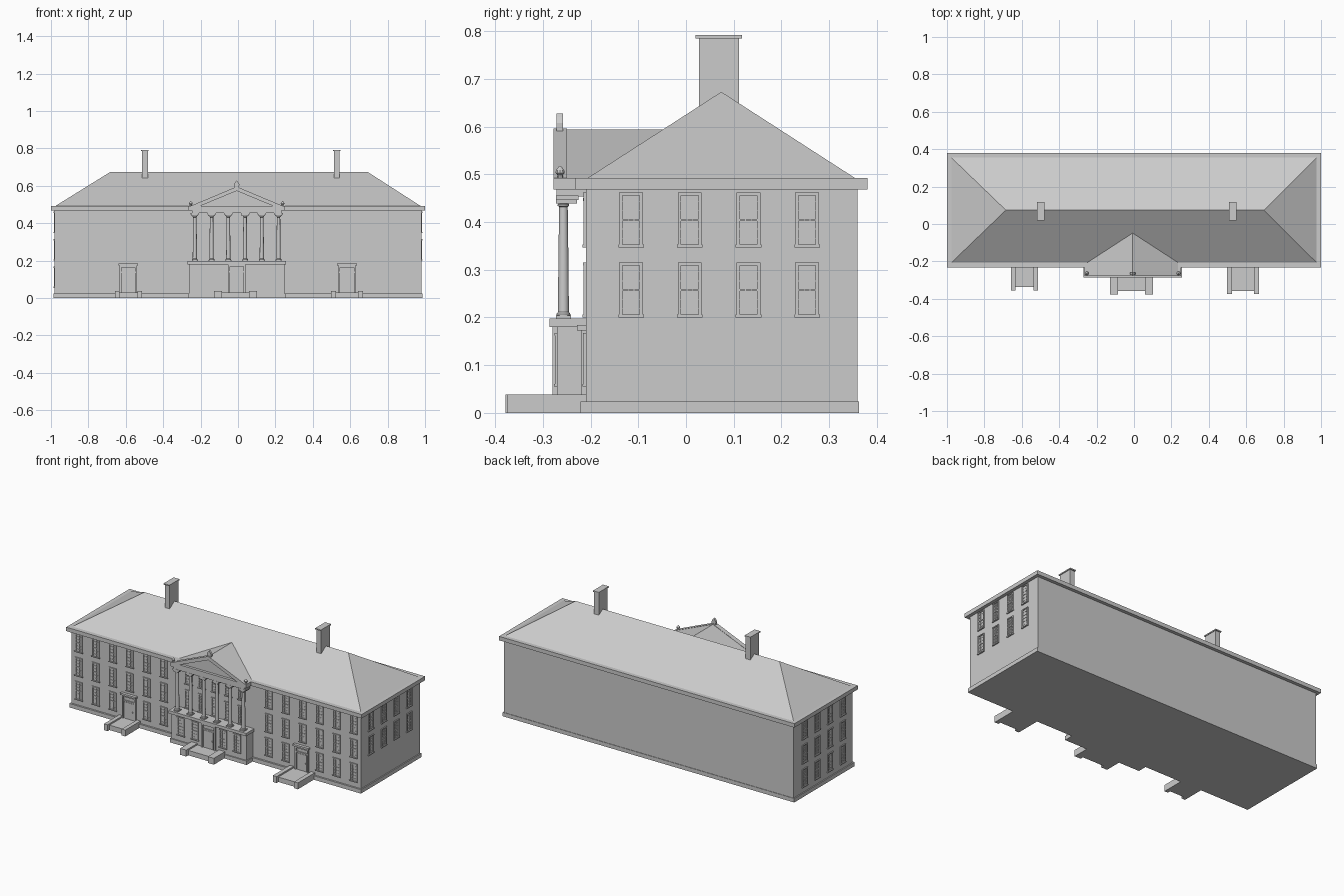
import bpy, bmesh, math
from mathutils import Matrix

if "Cube" in bpy.data.objects:
    bpy.data.objects.remove(bpy.data.objects["Cube"])

CX = -0.007  # portico centre line
WALL_F, WALL_B, WALL_X = -0.21, 0.36, 0.98


def finish(name, bm):
    bmesh.ops.recalc_face_normals(bm, faces=bm.faces)
    me = bpy.data.meshes.new(name)
    bm.to_mesh(me)
    bm.free()
    ob = bpy.data.objects.new(name, me)
    bpy.context.collection.objects.link(ob)
    return ob


def add_box(bm, x0, x1, y0, y1, z0, z1):
    m = Matrix.Translation(((x0 + x1) / 2, (y0 + y1) / 2, (z0 + z1) / 2))
    m = m @ Matrix.Diagonal((abs(x1 - x0), abs(y1 - y0), abs(z1 - z0), 1))
    bmesh.ops.create_cube(bm, size=1, matrix=m)


def boxes(name, items):
    bm = bmesh.new()
    for b in items:
        add_box(bm, *b)
    return finish(name, bm)


def prism(name, profile, y0, y1):
    """Extrude an x/z outline along y."""
    bm = bmesh.new()
    f = bm.faces.new([bm.verts.new((x, y0, z)) for x, z in profile])
    r = bmesh.ops.extrude_face_region(bm, geom=[f])
    for v in r["geom"]:
        if isinstance(v, bmesh.types.BMVert):
            v.co.y = y1
    return finish(name, bm)


def add_lathe(bm, profile, x, y, n=16):
    """Revolve a radius/height profile about a vertical axis."""
    rings = [[bm.verts.new((x + r * math.cos(2 * math.pi * i / n),
                            y + r * math.sin(2 * math.pi * i / n), z))
              for i in range(n)] for r, z in profile]
    for a, b in zip(rings, rings[1:]):
        for i in range(n):
            bm.faces.new((a[i], a[(i + 1) % n], b[(i + 1) % n], b[i]))
    bm.faces.new(rings[0])
    bm.faces.new(rings[-1])


# Walls, plinth and eaves
boxes("main_walls", [(-WALL_X, WALL_X, WALL_F, WALL_B, 0, 0.47)])
boxes("plinth", [(-0.987, 0.987, -0.221, 0.363, 0, 0.024)])
boxes("eaves", [(-1, 1, -0.233, 0.38, 0.468, 0.492)])

# Hipped roof
bm = bmesh.new()
v = [bm.verts.new(c) for c in ((-0.98, -0.21, 0.49), (0.98, -0.21, 0.49), (0.98, 0.358, 0.49),
                               (-0.98, 0.358, 0.49), (-0.685, 0.074, 0.673), (0.695, 0.074, 0.673))]
for f in ((0, 1, 5, 4), (1, 2, 5), (2, 3, 4, 5), (3, 0, 4), (3, 2, 1, 0)):
    bm.faces.new([v[i] for i in f])
finish("hip_roof", bm)

# Chimneys with caps
for name, x in (("left_chimney", -0.498), ("right_chimney", 0.528)):
    boxes(name, [(x - 0.016, x + 0.016, 0.027, 0.111, 0.6, 0.787),
                 (x - 0.02, x + 0.02, 0.02, 0.117, 0.785, 0.792)])

# Portico ground storey and balcony slab
boxes("portico_base", [(CX - 0.255, CX + 0.255, -0.27, -0.2, 0, 0.182),
                       (CX - 0.26, CX + 0.26, -0.277, -0.2, 0, 0.024)])
boxes("balcony_slab", [(CX - 0.263, CX + 0.263, -0.286, -0.2, 0.18, 0.198)])

# Six columns
bm = bmesh.new()
shaft = [(0.015, 0.203), (0.015, 0.207), (0.0115, 0.211), (0.0105, 0.32), (0.009, 0.432),
         (0.012, 0.434), (0.012, 0.437), (0.0095, 0.439), (0.015, 0.445)]
for i in range(6):
    x = CX + (i - 2.5) * 0.0895
    add_lathe(bm, shaft, x, -0.257)
    add_box(bm, x - 0.016, x + 0.016, -0.273, -0.241, 0.197, 0.204)
    add_box(bm, x - 0.018, x + 0.018, -0.273, -0.228, 0.439, 0.447)
    add_box(bm, x - 0.023, x + 0.023, -0.273, -0.225, 0.446, 0.456)
cols = finish("columns", bm)

# Entablature and pediment
boxes("entablature", [(CX - 0.24, CX + 0.24, -0.272, -0.2, 0.454, 0.47),
                      (CX - 0.257, CX + 0.257, -0.278, -0.2, 0.468, 0.492)])
prism("portico_roof", [(CX - 0.253, 0.488), (CX + 0.253, 0.488), (CX, 0.594)], -0.262, -0.045)
prism("raking_cornice", [(CX - 0.257, 0.488), (CX, 0.596), (CX + 0.257, 0.488),
                         (CX + 0.2, 0.49), (CX, 0.573), (CX - 0.2, 0.49)], -0.278, -0.25)

# Roof ornaments at the apex and corners
prism("apex_ornament", [(CX - 0.013, 0.588), (CX + 0.013, 0.588), (CX + 0.014, 0.608),
                        (CX + 0.007, 0.62), (CX, 0.628), (CX - 0.007, 0.62),
                        (CX - 0.014, 0.608)], -0.271, -0.258)
bm = bmesh.new()
for s in (-1, 1):
    add_lathe(bm, [(0.006, 0.49), (0.006, 0.499), (0.01, 0.503), (0.009, 0.509),
                   (0.004, 0.515), (0.001, 0.518)], CX + s * 0.245, -0.264, 10)
finish("corner_ornaments", bm)


# Windows: frame, glazing bars, head and sill, standing proud of the wall
def add_window(bm, side, c, plane, z0, z1, w=0.05):
    h, zm = w / 2, (z0 + z1) / 2
    parts = [(-h, -h + 0.007, 0.005, z0, z1), (h - 0.007, h, 0.005, z0, z1),
             (-h, h, 0.006, z1 - 0.006, z1), (-h - 0.002, h + 0.002, 0.007, z0, z0 + 0.006),
             (-h, h, 0.004, zm - 0.002, zm + 0.002)]
    parts += [(u - 0.0008, u + 0.0008, 0.002, z0, z1) for u in (-0.006, 0.006)]
    parts += [(-h, h, 0.002, z - 0.0008, z + 0.0008)
              for z in (z0 + (z1 - z0) * k / 6 for k in (1, 2, 4, 5))]
    for u0, u1, d, a, b in parts:
        if side == 0:
            add_box(bm, c + u0, c + u1, plane - d, plane + 0.002, a, b)
        else:
            add_box(bm, side * (plane - 0.002), side * (plane + d), c + u0, c + u1, a, b)


ROWS = ((0.055, 0.168), (0.2, 0.315), (0.347, 0.462))
bm = bmesh.new()
for s in (-1, 1):
    for i in range(6):
        for r, (a, b) in enumerate(ROWS):
            if not (r == 0 and i == 3):      # doorway bay
                add_window(bm, 0, s * (0.93 - 0.115 * i), WALL_F, a, b)
finish("front_windows", bm)

bm = bmesh.new()
for i in range(-2, 3):
    for r, (a, b) in enumerate(ROWS):
        if r:
            add_window(bm, 0, CX + i * 0.0895, WALL_F, a, min(b, 0.45))
        elif i:
            add_window(bm, 0, CX + i * 0.095, -0.27, a, b)
finish("portico_windows", bm)

for name, s, first in (("right_windows", 1, 1), ("left_windows", -1, 0)):
    bm = bmesh.new()
    for i in range(4):
        for a, b in ROWS[first:]:
            add_window(bm, s, -0.115 + i * 0.123, WALL_X, a, b)
    finish(name, bm)


# Doors with surrounds
def door(name, x, y, h, z1, cornice):
    items = [(x - h, x - h + 0.009, y - 0.01, y + 0.002, 0.02, z1),
             (x + h - 0.009, x + h, y - 0.01, y + 0.002, 0.02, z1),
             (x - h, x + h, y - 0.01, y + 0.002, z1 - 0.012, z1),
             (x - h, x + h, y - 0.007, y + 0.002, z1 - 0.042, z1 - 0.034),
             (x - h + 0.015, x + h - 0.015, y - 0.004, y + 0.002, 0.025, z1 - 0.045),
             (x + h - 0.024, x + h - 0.02, y - 0.009, y, 0.075, 0.082)]
    if cornice:
        items.append((x - h - 0.007, x + h + 0.007, y - 0.018, y + 0.002, z1 - 0.002, z1 + 0.009))
    boxes(name, items)


door("left_door", -0.587, WALL_F, 0.046, 0.175, True)
door("right_door", 0.583, WALL_F, 0.046, 0.175, True)
door("centre_door", CX, -0.27, 0.046, 0.18, False)


# Entrance steps between side blocks
def steps(name, x, half, cheek, back, front, treads):
    items = [(x + s * half, x + s * (half - cheek), front, back, 0, 0.039) for s in (-1, 1)]
    n = len(treads)
    items += [(x - half + cheek, x + half - cheek, t, back, 0, 0.03 * (n - i) / n)
              for i, t in enumerate(reversed(treads))]
    boxes(name, items)


steps("left_steps", -0.586, 0.072, 0.024, WALL_F, -0.356, [-0.337])
steps("right_steps", 0.583, 0.085, 0.026, WALL_F, -0.375, [-0.305, -0.332, -0.358])
steps("centre_steps", -0.013, 0.114, 0.041, -0.265, -0.378, [-0.305, -0.332, -0.358])

# Smooth the round shafts only
bpy.context.view_layer.objects.active = cols
cols.select_set(True)
bpy.ops.object.shade_smooth_by_angle(angle=math.radians(30))
